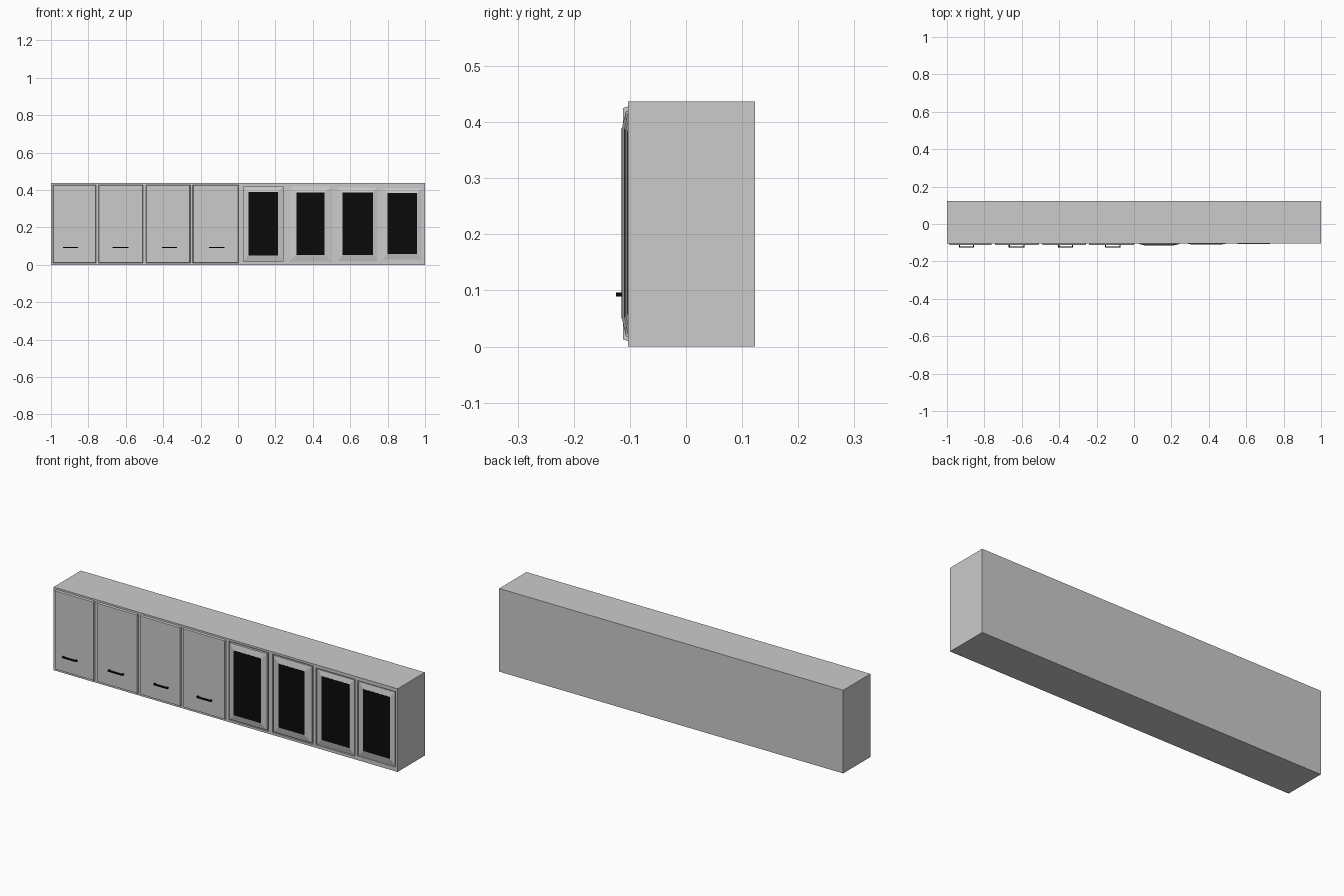
import bpy, bmesh

if "Cube" in bpy.data.objects:
    bpy.data.objects.remove(bpy.data.objects["Cube"])

black = bpy.data.materials.new("black")
black.diffuse_color = (0.003, 0.003, 0.003, 1)
black.use_nodes = True
black.node_tree.nodes["Principled BSDF"].inputs["Base Color"].default_value = black.diffuse_color
FRONT = -0.103


def stepped_panel(name, rings, mat=None):
    """Closed solid lofted through rectangles (x0, x1, z0, z1, y), back to front."""
    bm = bmesh.new()
    loops = []
    for x0, x1, z0, z1, y in rings:
        loops.append([bm.verts.new((x, y, z)) for x, z in
                      ((x0, z0), (x1, z0), (x1, z1), (x0, z1))])
    bm.faces.new(loops[0])
    bm.faces.new(loops[-1])
    for a, b in zip(loops, loops[1:]):
        for i in range(4):
            j = (i + 1) % 4
            bm.faces.new((a[i], a[j], b[j], b[i]))
    bmesh.ops.recalc_face_normals(bm, faces=bm.faces)
    me = bpy.data.meshes.new(name)
    bm.to_mesh(me)
    bm.free()
    ob = bpy.data.objects.new(name, me)
    bpy.context.collection.objects.link(ob)
    if mat:
        me.materials.append(mat)
    return ob


def box(name, x0, x1, y0, y1, z0, z1, mat=None):
    return stepped_panel(name, [(x0, x1, z0, z1, y1), (x0, x1, z0, z1, y0)], mat)


def inset(r, d, y):
    return (r[0] + d, r[1] - d, r[2] + d, r[3] - d, y)


# Two cabinet carcasses meeting in a seam
long_body = box("long_cabinet", -1, 0.518, FRONT, 0.123, 0, 0.437)
short_body = box("short_cabinet", 0.518, 1, FRONT, 0.123, 0, 0.437)

# Solid doors with bevelled edges, each with a black bar handle
solid = [(-0.99, -0.76, -0.935, -0.855), (-0.745, -0.507, -0.67, -0.585),
         (-0.492, -0.255, -0.405, -0.325), (-0.242, 0.002, -0.155, -0.072)]
for i, (x0, x1, h0, h1) in enumerate(solid, 1):
    r = (x0, x1, 0.01, 0.428)
    stepped_panel(f"solid_door_{i}", [inset(r, 0, FRONT + 0.002), inset(r, 0, FRONT - 0.001),
                                      inset(r, 0.003, -0.112)])
    box(f"handle_bar_{i}", h0, h1, -0.125, -0.119, 0.089, 0.096, black)
    for side, x in (("left", h0), ("right", h1 - 0.006)):
        box(f"handle_post_{side}_{i}", x, x + 0.006, -0.120, -0.110, 0.089, 0.096, black)

# Glazed doors: sloped frame rising out of a shallow recess to a dark pane
glazed = [((0.02, 0.25, 0.012, 0.426), (0.055, 0.213, 0.05, 0.39), -0.114, long_body),
          ((0.272, 0.508, 0.012, 0.426), (0.312, 0.463, 0.053, 0.388), -0.110, long_body),
          ((0.527, 0.752, 0.016, 0.42), (0.56, 0.722, 0.053, 0.388), -0.107, short_body),
          ((0.768, 0.988, 0.022, 0.418), (0.8, 0.957, 0.058, 0.383), -0.1045, short_body)]
for i, (r, g, y, body) in enumerate(glazed, 1):
    cutter = box(f"recess_cutter_{i}", r[0], r[1], -0.2, -0.095, r[2], r[3])
    cutter.hide_render = True
    cutter.hide_set(True)
    m = body.modifiers.new(f"recess_{i}", 'BOOLEAN')
    m.object = cutter
    m.solver = 'EXACT'
    stepped_panel(f"glazed_frame_{i}", [inset(r, 0.006, -0.090), inset(r, 0.006, y + 0.007),
                                        inset(r, 0.010, y + 0.006), (*g, y)])
    box(f"glass_pane_{i}", *g[:2], y - 0.0006, y + 0.002, *g[2:], black)
